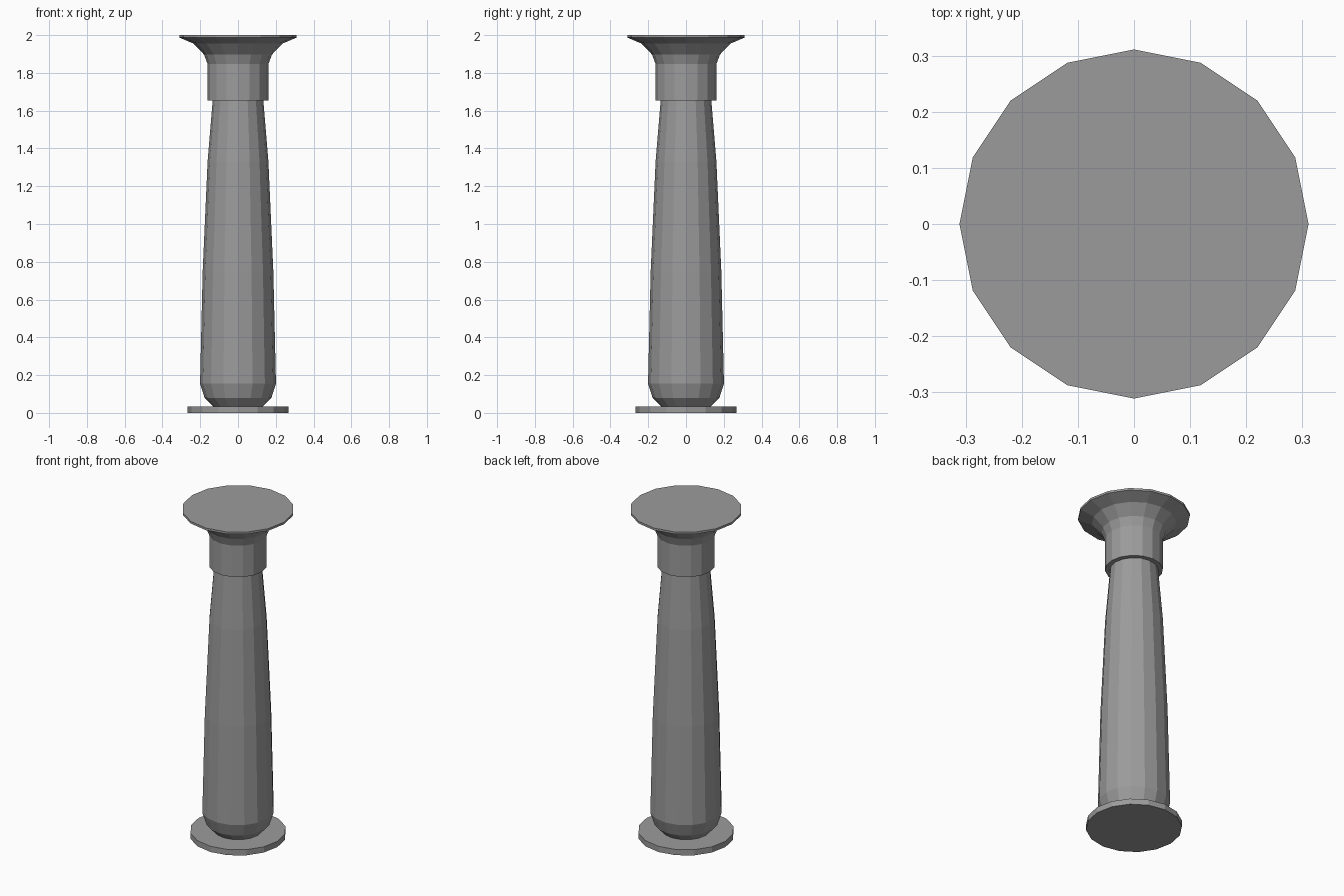
import bpy, bmesh, math

if "Cube" in bpy.data.objects:
    bpy.data.objects.remove(bpy.data.objects["Cube"])

SIDES = 16

# Dark grey stone
stone = bpy.data.materials.new("dark_stone")
stone.diffuse_color = (0.33, 0.33, 0.33, 1)
stone.use_nodes = True
stone.node_tree.nodes["Principled BSDF"].inputs["Base Color"].default_value = stone.diffuse_color

def lathe(name, profile):
    """Closed, flat-shaded solid of revolution from (radius, height) points."""
    bm = bmesh.new()
    rings = []
    for r, z in profile:
        rings.append([bm.verts.new((r * math.cos(2 * math.pi * i / SIDES),
                                    r * math.sin(2 * math.pi * i / SIDES), z))
                      for i in range(SIDES)])
    for low, high in zip(rings, rings[1:]):
        for i in range(SIDES):
            j = (i + 1) % SIDES
            bm.faces.new((low[i], low[j], high[j], high[i]))
    bm.faces.new(rings[0][::-1])
    bm.faces.new(rings[-1])
    mesh = bpy.data.meshes.new(name)
    bm.to_mesh(mesh)
    bm.free()
    mesh.materials.append(stone)
    obj = bpy.data.objects.new(name, mesh)
    bpy.context.collection.objects.link(obj)
    return obj

# Flat foot disc
lathe("base_disc", [(0.267, 0), (0.267, 0.035)])

# Tapering shaft with a rounded foot
lathe("shaft", [(0.133, 0.035), (0.177, 0.08), (0.201, 0.155),
                (0.187, 0.75), (0.161, 1.33), (0.134, 1.655)])

# Collar flaring into the flat top
lathe("capital", [(0.161, 1.655), (0.161, 1.847), (0.18, 1.897),
                  (0.235, 1.955), (0.311, 1.987), (0.311, 2.0)])
